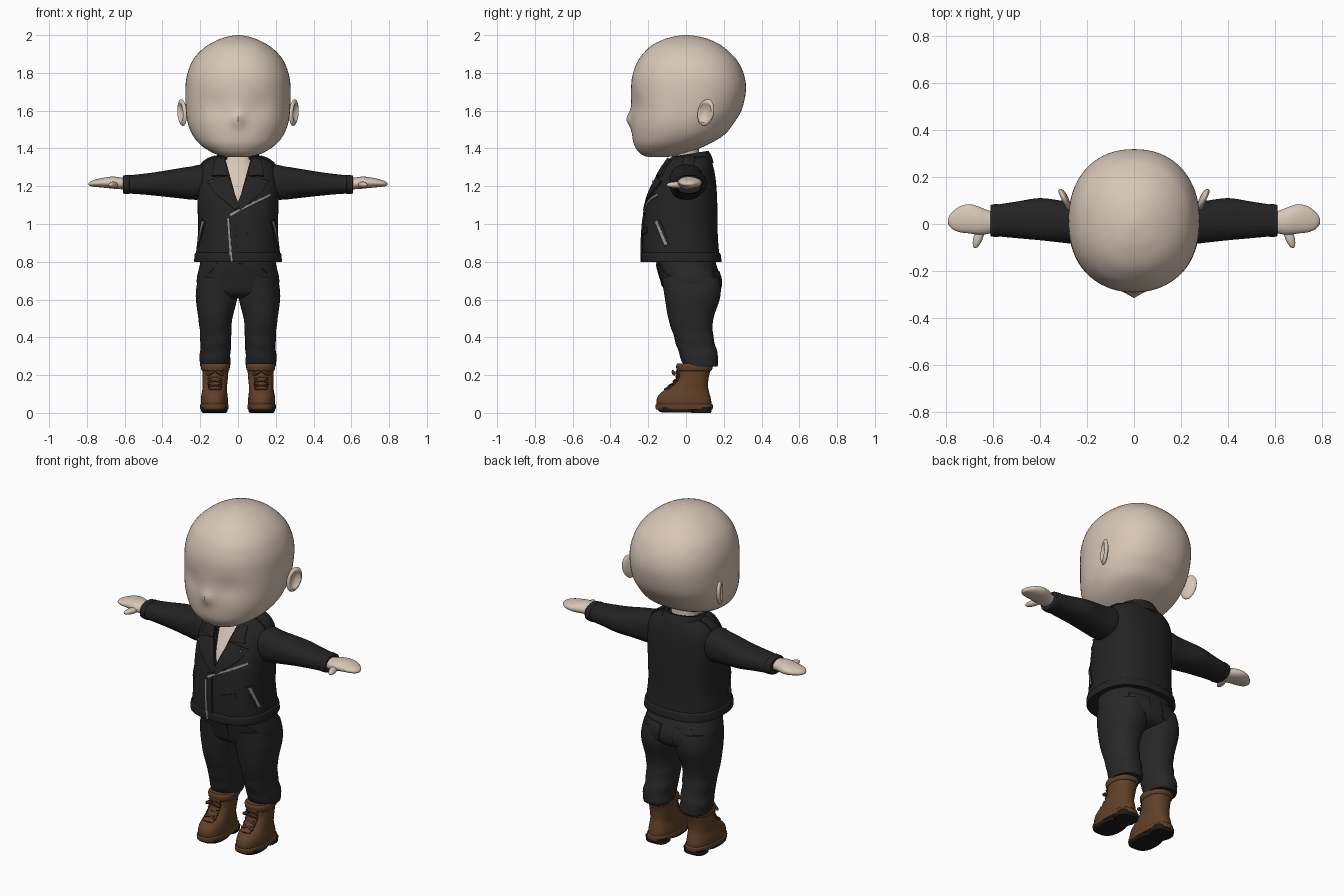
import bpy, bmesh, math
from mathutils import Vector, Matrix, Euler
from mathutils.bvhtree import BVHTree

if "Cube" in bpy.data.objects:
    bpy.data.objects.remove(bpy.data.objects["Cube"])


def material(name, r, g, b):
    m = bpy.data.materials.new(name)
    m.diffuse_color = (r, g, b, 1)
    m.use_nodes = True
    m.node_tree.nodes["Principled BSDF"].inputs["Base Color"].default_value = m.diffuse_color
    return m


SKIN = material("skin", .68, .565, .465)
LEATHER = material("black leather", .017, .017, .018)
DENIM = material("dark denim", .021, .021, .022)
BROWN = material("brown leather", .12, .052, .021)
LACE = material("dark brown lace", .06, .028, .013)
RUBBER = material("black rubber", .012, .011, .011)
METAL = material("zip metal", .27, .27, .27)


def finish(name, bm, mat):
    bmesh.ops.recalc_face_normals(bm, faces=bm.faces)
    me = bpy.data.meshes.new(name)
    bm.to_mesh(me)
    bm.free()
    me.materials.append(mat)
    ob = bpy.data.objects.new(name, me)
    bpy.context.collection.objects.link(ob)
    return ob


def spline(rings, k):
    """Catmull-Rom through the ring parameters."""
    out = []
    for i in range(len(rings) - 1):
        p = [rings[max(0, min(len(rings) - 1, i + d))] for d in (-1, 0, 1, 2)]
        for j in range(k):
            t = j / k
            out.append([.5 * (2 * b + (c - a) * t + (2*a - 5*b + 4*c - d) * t * t
                              + (3*b - a - 3*c + d) * t ** 3) for a, b, c, d in zip(*p)])
    return out + [list(rings[-1])]


def loft(name, rings, mat, s=1, along="z", n=2.3, seg=48, k=4, shape=None):
    """Rings are (station, centre, half width, front y, back y)."""
    bm = bmesh.new()
    loops = []
    for t, c, r, f, b in spline(rings, k):
        loop = []
        for i in range(seg):
            a = 2 * math.pi * i / seg
            ca, sa = math.cos(a), math.sin(a)
            u = c + r * math.copysign(abs(ca) ** (2 / n), ca)
            y = (f + b) / 2 + (b - f) / 2 * math.copysign(abs(sa) ** (2 / n), sa)
            p = Vector((u, y, t)) if along == "z" else Vector((t, y, u))
            if shape:
                p = shape(p)
            loop.append(bm.verts.new((p.x * s, p.y, p.z)))
        loops.append(loop)
    for A, B in zip(loops, loops[1:]):
        for i in range(seg):
            j = (i + 1) % seg
            bm.faces.new((A[i], A[j], B[j], B[i]))
    bm.faces.new(loops[0])
    bm.faces.new(loops[-1])
    return finish(name, bm, mat)


def bvh(ob):
    bm = bmesh.new()
    bm.from_mesh(ob.data)
    tree = BVHTree.FromBMesh(bm)
    bm.free()
    return tree


VIEWS = {"front": (lambda u, v: (u, -1, v), (0, 1, 0)), "back": (lambda u, v: (u, 1, v), (0, -1, 0)),
         "right": (lambda u, v: (1, u, v), (-1, 0, 0)), "left": (lambda u, v: (-1, u, v), (1, 0, 0)),
         "top": (lambda u, v: (u, v, 3), (0, 0, -1))}


def drape(name, tree, pts, view, mat, thick=.006, cuts=5):
    """Lay a flat outline onto a surface as a thin panel."""
    place, d = VIEWS[view]
    bm = bmesh.new()
    bm.faces.new([bm.verts.new(place(*p)) for p in pts])
    bmesh.ops.triangulate(bm, faces=bm.faces[:])
    bmesh.ops.subdivide_edges(bm, edges=bm.edges[:], cuts=cuts, use_grid_fill=True)
    for v in bm.verts:
        hit = tree.ray_cast(v.co, Vector(d))[0]
        if hit is None:
            hit = tree.find_nearest(v.co)[0]
        v.co = hit
    ob = finish(name, bm, mat)
    m = ob.modifiers.new("thickness", "SOLIDIFY")
    m.thickness, m.offset = thick * 2, 0
    return ob


def strip(name, tree, p, q, w, view, mat, thick=.006):
    p, q = Vector(p), Vector(q)
    o = (q - p).orthogonal().normalized() * w / 2
    return drape(name, tree, [p - o, q - o, q + o, p + o], view, mat, thick)


def blob(name, loc, scale, rot, mat, s=1, dent=False):
    bm = bmesh.new()
    bmesh.ops.create_icosphere(bm, subdivisions=4, radius=1)
    for v in bm.verts:
        r = math.hypot(v.co.y, v.co.z)
        if dent and v.co.x > 0:
            v.co.x -= 1.3 * max(0, 1 - (r / .75) ** 2)
    R = Euler([math.radians(a) for a in rot]).to_matrix().to_4x4()
    bm.transform(Matrix.Diagonal((s, 1, 1, 1)) @ Matrix.Translation(loc) @ R @ Matrix.Diagonal((*scale, 1)))
    return finish(name, bm, mat)


# Head with a small nose and shallow eye sockets
def face(p):
    if p.y < 0:
        p.y -= .026 * math.exp(-(p.x / .03) ** 2 - ((p.z - 1.555) / .04) ** 2)
        p.y += .012 * math.exp(-((abs(p.x) - .12) / .07) ** 2 - ((p.z - 1.63) / .06) ** 2)
    return p


loft("head", [(1.355, 0, .05, -.2, -.1), (1.362, 0, .09, -.225, -.05), (1.38, 0, .14, -.25, .02),
              (1.42, 0, .2, -.275, .115), (1.47, 0, .24, -.285, .2), (1.53, 0, .265, -.289, .25),
              (1.6, 0, .276, -.29, .293), (1.7, 0, .279, -.291, .317), (1.78, 0, .272, -.285, .31),
              (1.857, 0, .245, -.258, .277), (1.91, 0, .205, -.22, .23), (1.95, 0, .155, -.175, .18),
              (1.98, 0, .095, -.11, .115), (1.993, 0, .05, -.06, .065), (2, 0, .012, -.015, .015)],
     SKIN, n=2.2, seg=80, shape=face)

# Neck and chest seen in the collar opening
loft("neck_and_chest", [(1, 0, .18, -.21, .1), (1.15, 0, .18, -.187, .1), (1.25, 0, .14, -.133, .1),
                        (1.32, 0, .09, -.088, .08), (1.36, 0, .075, -.062, .07), (1.45, 0, .075, -.05, .07)], SKIN)

# Jacket body with a V opening cut from the front
jacket = loft("jacket_body", [(.8, 0, .226, -.232, .182), (.86, 0, .221, -.233, .174), (.95, 0, .212, -.231, .168),
                              (1.05, 0, .213, -.221, .167), (1.15, 0, .215, -.197, .164), (1.22, 0, .212, -.165, .159),
                              (1.28, 0, .206, -.135, .15), (1.32, 0, .186, -.11, .14), (1.345, 0, .15, -.095, .13),
                              (1.36, 0, .1, -.08, .12)], LEATHER, n=2.5, seg=64)
body = bvh(jacket)
bm = bmesh.new()
tri = bm.faces.new([bm.verts.new(p) for p in ((-.085, -.4, 1.41), (.085, -.4, 1.41), (0, -.4, 1.1))])
new = bmesh.ops.extrude_face_region(bm, geom=[tri])["geom"]
bmesh.ops.translate(bm, vec=(0, .38, 0), verts=[g for g in new if isinstance(g, bmesh.types.BMVert)])
cutter = finish("neck_cutter", bm, LEATHER)
cutter.hide_render = True
cut = jacket.modifiers.new("opening", "BOOLEAN")
cut.operation, cut.object, cut.solver = "DIFFERENCE", cutter, "EXACT"

loft("jacket_hem", [(.798, 0, .23, -.236, .186), (.805, 0, .232, -.24, .188), (.84, 0, .229, -.24, .183),
                    (.848, 0, .222, -.233, .175)], LEATHER, n=2.5, seg=64)

# Folded collar around the neck, open at the front
bm = bmesh.new()
rows = []
for r, h in ((.13, -.04), (.122, -.008), (.107, .02), (.09, .015)):
    row = []
    for i in range(33):
        a = math.radians(-140 + 280 * i / 32)
        row.append(bm.verts.new((r * math.sin(a), .01 + r * math.cos(a), 1.345 + .017 * math.cos(a) + h)))
    rows.append(row)
for A, B in zip(rows, rows[1:]):
    for i in range(32):
        bm.faces.new((A[i], A[i + 1], B[i + 1], B[i]))
m = finish("collar", bm, LEATHER).modifiers.new("thickness", "SOLIDIFY")
m.thickness, m.offset = .012, 0

# Jacket zips and small panels on the front
strip("front_zip", body, (-.036, .8), (-.052, 1.03), .014, "front", METAL, .009)
strip("front_placket", body, (-.015, .8), (-.028, 1.07), .03, "front", LEATHER, .007)
strip("lapel_zip", body, (-.045, 1.045), (.17, 1.155), .012, "front", METAL, .008)
strip("pocket_flap", body, (.05, .95), (.13, .97), .03, "front", LEATHER, .006)

for s, side in ((1, "right"), (-1, "left")):
    # Collar points, lapels, epaulettes and pocket zips
    drape("collar_point_" + side, body, [(s * x, z) for x, z in ((.072, 1.345), (.12, 1.335), (.135, 1.25), (.095, 1.255), (.05, 1.25))],
          "front", LEATHER, .012)
    drape("lapel_" + side, body, [(s * x, z) for x, z in ((.05, 1.25), (.095, 1.245), (.16, 1.225), (.125, 1.165), (.01, 1.07), (-.005, 1.1))],
          "front", LEATHER, .011)
    blob("lapel_snap_" + side, (.138, -.175, 1.225), (.006, .006, .006), (0, 0, 0), METAL, s)
    strip("epaulette_" + side, body, (s * .12, .02), (s * .2, .01), .06, "top", LEATHER, .008)
    strip("pocket_zip_" + side, body, (-.155, 1.015), (-.105, .89), .014, side, METAL, .006)
    strip("pocket_welt_" + side, body, (-.155, 1.022), (-.102, .883), .034, side, LEATHER, .004)

    # Sleeve and cuff
    loft("sleeve_" + side, [(.14, 1.225, .08, -.08, .085), (.2, 1.222, .092, -.088, .095), (.245, 1.217, .088, -.086, .095),
                            (.3, 1.216, .081, -.08, .098), (.4, 1.213, .067, -.069, .11), (.5, 1.211, .055, -.06, .095),
                            (.605, 1.209, .046, -.05, .079)], LEATHER, s, "x")
    loft("cuff_" + side, [(.575, 1.209, .05, -.054, .084), (.58, 1.209, .051, -.056, .086),
                          (.606, 1.209, .048, -.053, .082), (.61, 1.209, .045, -.05, .079)], LEATHER, s, "x")

    # Mitten hand with thumb
    loft("hand_" + side, [(.58, 1.212, .03, -.03, .05), (.62, 1.215, .031, -.042, .058), (.66, 1.219, .032, -.045, .074),
                          (.7, 1.219, .028, -.04, .084), (.74, 1.217, .022, -.035, .075), (.77, 1.214, .016, -.023, .053),
                          (.785, 1.212, .01, -.008, .035), (.791, 1.212, .003, .005, .018)], SKIN, s, "x", n=2.1)
    blob("thumb_" + side, (.66, -.05, 1.207), (.02, .055, .017), (0, 0, 18), SKIN, s)

    # Ear with a hollow
    blob("ear_" + side, (.296, .105, 1.59), (.018, .046, .072), (-14, 0, -24), SKIN, s, True)

    # Trouser leg with soft creases
    def crease(p):
        w = .0035 * math.sin(p.z * 75 + p.x * 18) * max(0, min(1, (.52 - p.z) * 8))
        return Vector((.118 + (p.x - .118) * (1 + w * 6), p.y + w * .6, p.z))

    leg = loft("trouser_leg_" + side, [(.245, .122, .077, -.008, .163), (.26, .122, .081, -.016, .17), (.29, .122, .082, -.028, .171),
                                       (.34, .119, .08, -.045, .16), (.42, .118, .083, -.069, .142), (.5, .12, .09, -.094, .145),
                                       (.6, .114, .109, -.111, .178), (.66, .113, .108, -.12, .184), (.72, .11, .1, -.13, .175)],
               DENIM, s, shape=crease)

    # Boot: tread, heel, welt, upper and padded top
    loft("boot_tread_" + side, [(.002, .125, .064, -.125, .045), (.01, .125, .07, -.145, .05), (.03, .125, .071, -.155, .06)], RUBBER, s, n=2.6)
    loft("boot_heel_" + side, [(0, .125, .062, .03, .133), (.03, .125, .065, .025, .138)], RUBBER, s, n=3)
    loft("boot_welt_" + side, [(.018, .125, .072, -.156, .138), (.024, .125, .075, -.161, .142),
                               (.042, .125, .075, -.162, .142), (.047, .125, .071, -.158, .138)], BROWN, s, n=2.5)
    boot = loft("boot_upper_" + side, [(.03, .125, .069, -.152, .134), (.06, .125, .072, -.157, .134), (.09, .125, .07, -.148, .128),
                                       (.115, .124, .066, -.122, .121), (.14, .123, .065, -.08, .117), (.18, .121, .067, -.046, .119),
                                       (.22, .12, .069, -.042, .128), (.245, .12, .071, -.044, .136)], BROWN, s)
    loft("boot_collar_" + side, [(.222, .12, .07, -.044, .13), (.23, .12, .075, -.05, .138), (.25, .12, .077, -.052, .142),
                                 (.262, .12, .071, -.045, .134)], BROWN, s)
    tree = bvh(boot)
    c = .122 * s
    drape("boot_tongue_" + side, tree, [(c - .03, .12), (c + .03, .12), (c + .032, .235), (c - .032, .235)], "front", BROWN, .008)
    for i in range(4):
        z = .13 + .025 * i
        for d in (-1, 1):
            strip("boot_lace_" + side, tree, (c - d * .034, z), (c + d * .034, z + .018), .007, "front", LACE, .013)
    for d in (-1, 1):
        blob("boot_bow_" + side, (.122 + d * .026, -.066, .212), (.026, .008, .011), (0, d * 25, d * 15), LACE, s)

# Trouser seat with waistband, fly, and pockets
hips = loft("trouser_seat", [(.605, 0, .05, -.04, .08), (.615, 0, .13, -.08, .14), (.64, 0, .2, -.113, .175),
                             (.7, 0, .219, -.132, .186), (.78, 0, .203, -.155, .162), (.86, 0, .19, -.165, .14)], DENIM, n=2.5)
seat = bvh(hips)
strip("fly", seat, (.015, .67), (.015, .79), .03, "front", DENIM, .004)
for s in (1, -1):
    drape("back_pocket", seat, [(s * x, z) for x, z in ((.04, .75), (.155, .75), (.15, .655), (.097, .638), (.045, .655))],
          "back", DENIM, .006)
    strip("front_pocket_seam", seat, (s * .11, .79), (s * .185, .71), .01, "front", DENIM, .004)

# Apply modifiers, then shade smoothly with crisp edges
bpy.ops.object.select_all(action="SELECT")
bpy.context.view_layer.objects.active = jacket
bpy.ops.object.convert(target="MESH")
bpy.data.objects.remove(cutter)
bpy.ops.object.shade_smooth_by_angle(angle=math.radians(40))
